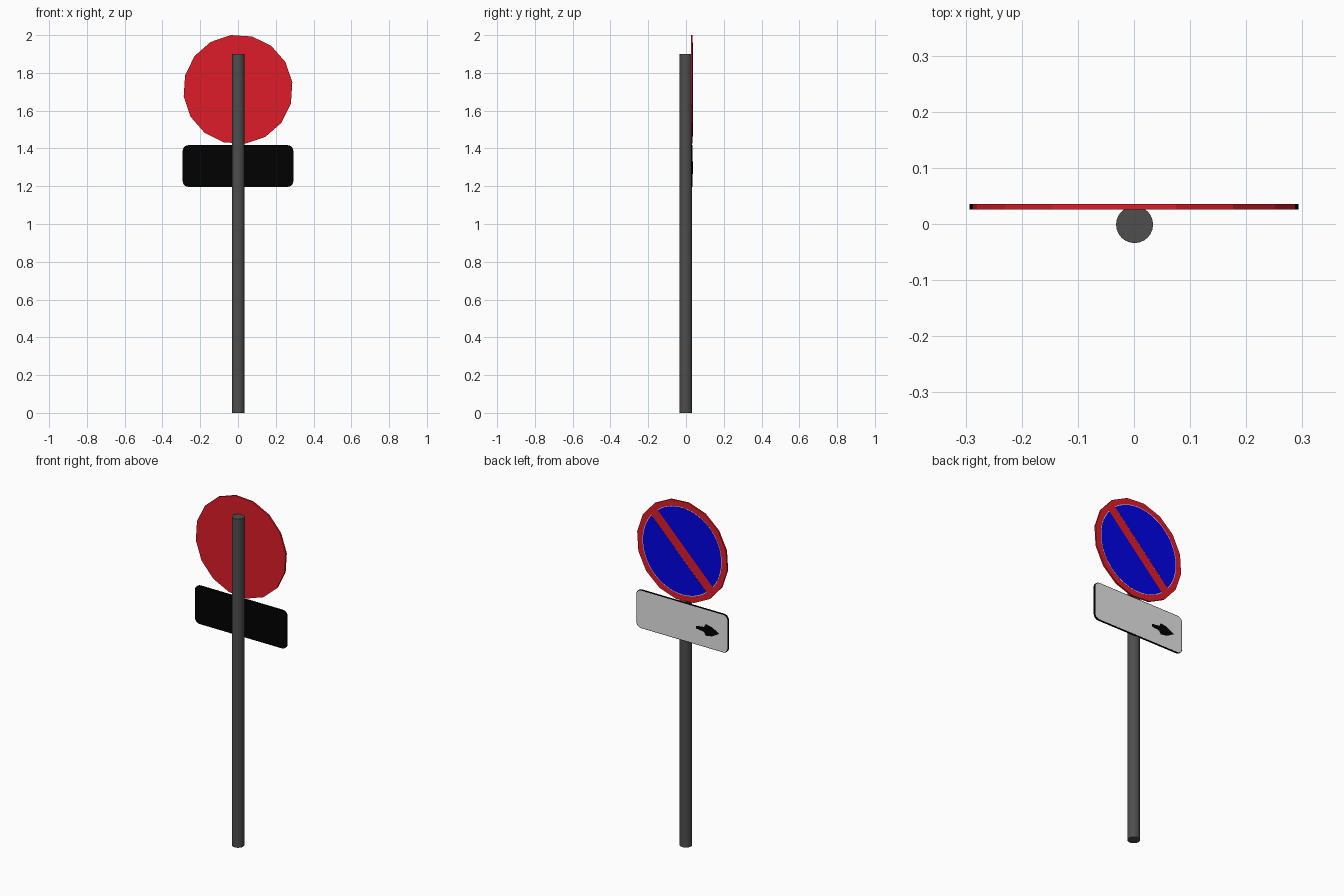
import bpy, bmesh, math

if "Cube" in bpy.data.objects:
    bpy.data.objects.remove(bpy.data.objects["Cube"])


def srgb(r, g, b):
    f = lambda c: c / 12.92 if c <= 0.04045 else ((c + 0.055) / 1.055) ** 2.4
    return (f(r / 255), f(g / 255), f(b / 255), 1)


def material(name, rgb):
    m = bpy.data.materials.new(name)
    m.diffuse_color = srgb(*rgb)
    m.use_nodes = True
    m.node_tree.nodes["Principled BSDF"].inputs["Base Color"].default_value = m.diffuse_color
    return m


RED = material("sign red", (222, 28, 40))
BLUE = material("sign blue", (1, 1, 230))
WHITE = material("panel white", (228, 228, 228))
BLACK = material("panel black", (1, 1, 1))
GREY = material("pole grey", (78, 78, 78))


def slab(name, outline, y0, y1, mat):
    """Extrude an (x, z) outline from y0 to y1."""
    bm = bmesh.new()
    face = bm.faces.new([bm.verts.new((x, y0, z)) for x, z in outline])
    ext = bmesh.ops.extrude_face_region(bm, geom=[face])["geom"]
    moved = [v for v in ext if isinstance(v, bmesh.types.BMVert)]
    bmesh.ops.translate(bm, verts=moved, vec=(0, y1 - y0, 0))
    bmesh.ops.recalc_face_normals(bm, faces=bm.faces)
    mesh = bpy.data.meshes.new(name)
    bm.to_mesh(mesh)
    bm.free()
    mesh.materials.append(mat)
    ob = bpy.data.objects.new(name, mesh)
    bpy.context.collection.objects.link(ob)
    return ob


def arc(cx, cz, r, a0, a1, n):
    return [(cx + r * math.cos(math.radians(a0 + (a1 - a0) * i / n)),
             cz + r * math.sin(math.radians(a0 + (a1 - a0) * i / n)))
            for i in range(n + 1)]


def rounded_rect(hw, hh, cz, r, n=5):
    pts = []
    for sx, sz, a in ((1, 1, 0), (-1, 1, 90), (-1, -1, 180), (1, -1, 270)):
        pts += arc(sx * (hw - r), cz + sz * (hh - r), r, a, a + 90, n)
    return pts


# Pole
bpy.ops.mesh.primitive_cylinder_add(vertices=24, radius=0.033, depth=1.9,
                                    location=(0.001, -0.001, 0.95))
pole = bpy.context.object
pole.name = "pole"
pole.data.materials.append(GREY)
bpy.ops.object.shade_smooth_by_angle(angle=math.radians(40))

# Sixteen-sided round sign
CZ = 1.7125
slab("round_sign", arc(0, CZ, 0.29, 7.5, 367.5, 16)[:-1], 0.0255, 0.0352, RED)

# Blue half-fields with a thin white fringe, split by the red diagonal band
for side, mid in (("upper", 135), ("lower", 315)):
    for part, r, half, y, mat in (("fringe", 0.2535, 0.028, 0.0355, WHITE),
                                  ("field", 0.25, 0.0282, 0.0358, BLUE)):
        a = math.degrees(math.acos(half / r))
        slab(f"{side}_{part}", arc(0, CZ, r, mid - a, mid + a, 24), 0.035, y, mat)

# Lower panel: black backing with a white face
PZ = 1.307
slab("panel_backing", rounded_rect(0.293, 0.11, PZ, 0.03), 0.0255, 0.0352, BLACK)
slab("panel_face", rounded_rect(0.29, 0.107, PZ, 0.028), 0.035, 0.0355, WHITE)

# Arrow on the panel, pointing to -x
AZ = 1.297
half = [(-0.09, 0.008), (-0.14, 0.014), (-0.15, 0.033), (-0.19, 0.027)]
arrow = [(x, AZ + z) for x, z in half] + [(-0.238, AZ)]
arrow += [(x, AZ - z) for x, z in reversed(half)]
slab("panel_arrow", arrow, 0.0352, 0.0358, BLACK)
